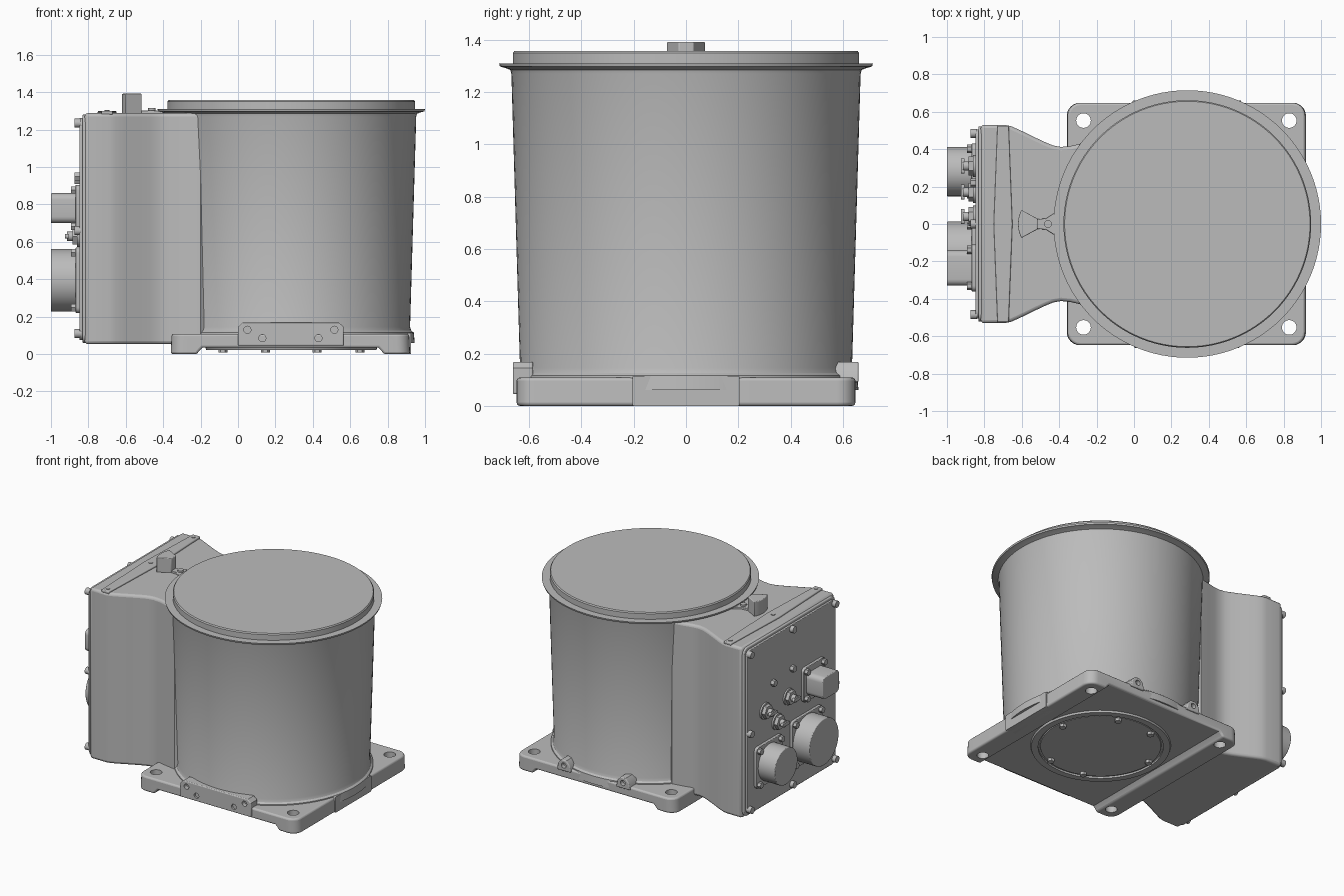
import bpy, bmesh, math
from mathutils import Matrix, Vector

cube = bpy.data.objects.get("Cube")
if cube:
    bpy.data.objects.remove(cube)

grey = bpy.data.materials.new("housing grey")
grey.use_nodes = True
COLOUR = (0.5, 0.5, 0.5, 1)
grey.diffuse_color = COLOUR
grey.node_tree.nodes["Principled BSDF"].inputs["Base Color"].default_value = COLOUR

CX = 0.285  # drum axis
AXES = {
    "z": Matrix.Identity(4),
    "x": Matrix(((0, 0, 1, 0), (1, 0, 0, 0), (0, 1, 0, 0), (0, 0, 0, 1))),   # (u,v,w) -> y,z,x
    "y": Matrix(((1, 0, 0, 0), (0, 0, 1, 0), (0, 1, 0, 0), (0, 0, 0, 1))),   # (u,v,w) -> x,z,y
}


def finish(name, bm, bevel=0.0, smooth=True):
    bmesh.ops.recalc_face_normals(bm, faces=bm.faces)
    mesh = bpy.data.meshes.new(name)
    bm.to_mesh(mesh)
    bm.free()
    mesh.materials.append(grey)
    ob = bpy.data.objects.new(name, mesh)
    bpy.context.collection.objects.link(ob)
    if bevel:
        mod = ob.modifiers.new("Bevel", "BEVEL")
        mod.width = bevel
        mod.segments = 3
        mod.limit_method = "ANGLE"
        mod.angle_limit = math.radians(50)
    bpy.ops.object.select_all(action="DESELECT")
    ob.select_set(True)
    bpy.context.view_layer.objects.active = ob
    if smooth:
        bpy.ops.object.shade_smooth_by_angle(angle=math.radians(32))
    return ob


def add_prism(bm, pts, lo, hi, axis="z"):
    m = AXES[axis]
    face = bm.faces.new([bm.verts.new(m @ Vector((u, v, lo))) for u, v in pts])
    out = bmesh.ops.extrude_face_region(bm, geom=[face])
    moved = [g for g in out["geom"] if isinstance(g, bmesh.types.BMVert)]
    bmesh.ops.translate(bm, verts=moved, vec=m @ Vector((0, 0, hi - lo)))


def prism(name, pts, lo, hi, axis="z", bevel=0.0):
    bm = bmesh.new()
    add_prism(bm, pts, lo, hi, axis)
    return finish(name, bm, bevel)


def circle(u, v, r, n=32):
    return [(u + r * math.cos(math.tau * i / n), v + r * math.sin(math.tau * i / n)) for i in range(n)]


def rounded(u0, u1, v0, v1, r, n=5):
    pts = []
    corners = [(u1 - r, v1 - r), (u0 + r, v1 - r), (u0 + r, v0 + r), (u1 - r, v0 + r)]
    for q, (u, v) in enumerate(corners):
        for i in range(n + 1):
            a = math.pi / 2 * (q + i / n)
            pts.append((u + r * math.cos(a), v + r * math.sin(a)))
    return pts


def lathe(name, profile, steps=96):
    bm = bmesh.new()
    verts = [bm.verts.new((CX + r, 0, z)) for r, z in profile]
    edges = [bm.edges.new(p) for p in zip(verts, verts[1:])]
    bmesh.ops.spin(bm, geom=verts + edges, cent=(CX, 0, 0), axis=(0, 0, 1),
                   angle=math.tau, steps=steps)
    bmesh.ops.remove_doubles(bm, verts=bm.verts, dist=1e-5)
    return finish(name, bm)


def bolts(name, places, r, lo, hi, axis, sides=6):
    bm = bmesh.new()
    for u, v in places:
        add_prism(bm, circle(u, v, r, sides), lo, hi, axis)
    return finish(name, bm)


def drill(ob, places, r, lo, hi, axis):
    cutter = bolts("hole_cutter", places, r, lo, hi, axis, 32)
    mod = ob.modifiers.new("Holes", "BOOLEAN")
    mod.object = cutter
    mod.solver = "EXACT"
    bpy.ops.object.select_all(action="DESELECT")
    bpy.context.view_layer.objects.active = ob
    ob.select_set(True)
    for m in list(ob.modifiers):
        if m.type in {"BEVEL", "BOOLEAN"}:
            bpy.ops.object.modifier_apply(modifier=m.name)
    bpy.data.objects.remove(cutter)
    bpy.ops.object.shade_smooth_by_angle(angle=math.radians(32))


# Drum with rolled rim, and its raised lid
lathe("drum", [(0, 0.06), (0.66, 0.06), (0.655, 0.115), (0.642, 0.125), (0.635, 0.145),
               (0.668, 1.27), (0.672, 1.285), (0.69, 1.292), (0.712, 1.298), (0.715, 1.31), (0, 1.31)])
lathe("lid", [(0, 1.3), (0.662, 1.3), (0.662, 1.35), (0.656, 1.358), (0, 1.358)])

# Base: legs along both ends, arched between, with drilled corners
half = [(0.64, 0), (0.5, 0), (0.485, 0.02), (0.47, 0.035)]
section = ([(CX + u - 0.005, z) for u, z in half] + [(CX - u - 0.005, z) for u, z in reversed(half)]
           + [(-0.355, 0.108), (0.915, 0.108)])
bm = bmesh.new()
add_prism(bm, section, -0.648, 0.648, "y")
upright = [e for e in bm.edges
           if abs(e.verts[0].co.z - e.verts[1].co.z) > 0.1 and abs(e.verts[0].co.y - e.verts[1].co.y) < 0.01]
bmesh.ops.bevel(bm, geom=upright, offset=0.07, segments=6, profile=0.5, affect="EDGES")
base = finish("base_plate", bm, 0.012)
drill(base, [(x, y) for x in (-0.27, 0.83) for y in (-0.553, 0.553)], 0.039, -0.1, 0.3, "z")
prism("base_end_pad", rounded(-0.205, 0.205, 0.0, 0.114, 0.006), 0.85, 0.926, "x")

# Underside cover with bolts
lathe("underside_ring", [(0.41, 0.05), (0.41, 0.022), (0.455, 0.022), (0.465, 0.05)])
lathe("underside_cover", [(0, 0.028), (0.395, 0.028), (0.4, 0.04), (0.4, 0.06)])
cover_bolts = [(CX + 0.37 * math.cos(a), 0.37 * math.sin(a))
               for a in (math.radians(d) for d in (8, 68, 112, 172, 248, 292))]
bolts("underside_bolts", cover_bolts, 0.024, 0.008, 0.04, "z")

# Front bracket and two rear lugs
bracket = prism("front_bracket", [(0, 0.045), (0.565, 0.045), (0.565, 0.145), (0.54, 0.168),
                                  (0.025, 0.168), (0, 0.145)], -0.662, -0.585, "y", 0.006)
drill(bracket, [(0.05, 0.13), (0.515, 0.13), (0.13, 0.085), (0.43, 0.085)], 0.019, -0.8, -0.63, "y")
for i, x in enumerate((0.045, 0.52)):
    lug = prism(f"rear_lug_{i + 1}", [(x - 0.055, 0.09), (x + 0.055, 0.09), (x + 0.045, 0.14),
                                      (x + 0.02, 0.168), (x - 0.02, 0.168), (x - 0.045, 0.14)],
                0.56, 0.66, "y", 0.006)
    drill(lug, [(x, 0.13)], 0.019, 0.63, 0.8, "y")

# Side housing, flared into the drum by a smooth neck
side = [(-0.82, 0.53), (-0.69, 0.53), (-0.655, 0.522), (-0.61, 0.502), (-0.53, 0.463), (-0.47, 0.435),
        (-0.43, 0.419), (-0.39, 0.412), (-0.34, 0.417), (-0.28, 0.431), (-0.2, 0.445), (0, 0.3)]
outline = side + [(x, -y) for x, y in reversed(side)]
prism("side_housing", outline, 0.053, 1.288, "z", 0.018)
prism("housing_rim", rounded(-0.522, 0.522, 0.06, 1.28, 0.04), -0.832, -0.8, "x", 0.006)
prism("cover_panel", rounded(-0.505, 0.505, 0.075, 1.262, 0.04), -0.848, -0.82, "x", 0.004)

# Screws around and on the cover panel
panel_screws = [(y, z) for y in (-0.485, 0.485) for z in (0.11, 0.66, 1.235)] + [(0, 1.235), (0, 0.11)]
bolts("panel_screws", panel_screws, 0.024, -0.875, -0.84, "x", 16)
bolts("panel_studs", [(0, 0.95), (0.22, 0.93)], 0.024, -0.875, -0.84, "x")

# Connectors: flange, corner screws, body
for name, y, z, w, body in (
        ("large_connector", -0.155, 0.395, 0.175, circle(-0.155, 0.395, 0.168, 64)),
        ("small_connector", 0.28, 0.385, 0.15, circle(0.28, 0.385, 0.132, 64)),
        ("square_connector", -0.235, 0.78, 0.125, rounded(-0.33, -0.14, 0.7, 0.86, 0.035))):
    prism(name + "_flange", rounded(y - w, y + w, z - w, z + w, 0.03), -0.868, -0.84, "x", 0.004)
    d = w - 0.028
    bolts(name + "_screws", [(y + a, z + b) for a in (-d, d) for b in (-d, d)],
          0.022, -0.892, -0.86, "x")
    prism(name + "_body", body, -1.0, -0.85, "x", 0.005)

# Cable glands: washer, hex nut, spindle and wing
for i, (y, z) in enumerate(((0.31, 0.76), (0.04, 0.76), (0.17, 0.63))):
    tag = f"gland_{i + 1}"
    bolts(tag + "_washer", [(y, z)], 0.058, -0.86, -0.84, "x", 32)
    bolts(tag + "_nut", [(y, z)], 0.05, -0.885, -0.86, "x")
    bolts(tag + "_spindle", [(y, z)], 0.025, -0.915, -0.88, "x", 24)
    prism(tag + "_wing", rounded(y - 0.04, y + 0.04, z - 0.012, z + 0.012, 0.01), -0.925, -0.905, "x")

# Strap over the housing top
strap = [(-0.73, 0.525), (-0.67, 0.525), (-0.65, 0), (-0.67, -0.525), (-0.73, -0.525), (-0.75, 0)]
prism("top_strap", strap, 1.28, 1.3, "z", 0.006)
bolts("strap_screws", [(-0.7, y) for y in (-0.49, 0, 0.49)], 0.014, 1.29, 1.304, "z", 16)

# Latch: fan-shaped knob on a neck, beside a round pivot
arc = [(-0.455 + 0.165 * math.cos(a), 0.165 * math.sin(a))
       for a in (math.radians(153 + 6 * i) for i in range(10))]
prism("latch_knob", arc + [(-0.515, -0.028), (-0.515, 0.028)], 1.285, 1.392, "z", 0.005)
prism("latch_neck", [(-0.53, 0.025), (-0.47, 0.03), (-0.4, 0.075), (-0.4, -0.075),
                     (-0.47, -0.03), (-0.53, -0.025)], 1.28, 1.302, "z", 0.004)
bolts("latch_pivot", [(-0.46, 0)], 0.02, 1.29, 1.315, "z", 24)
